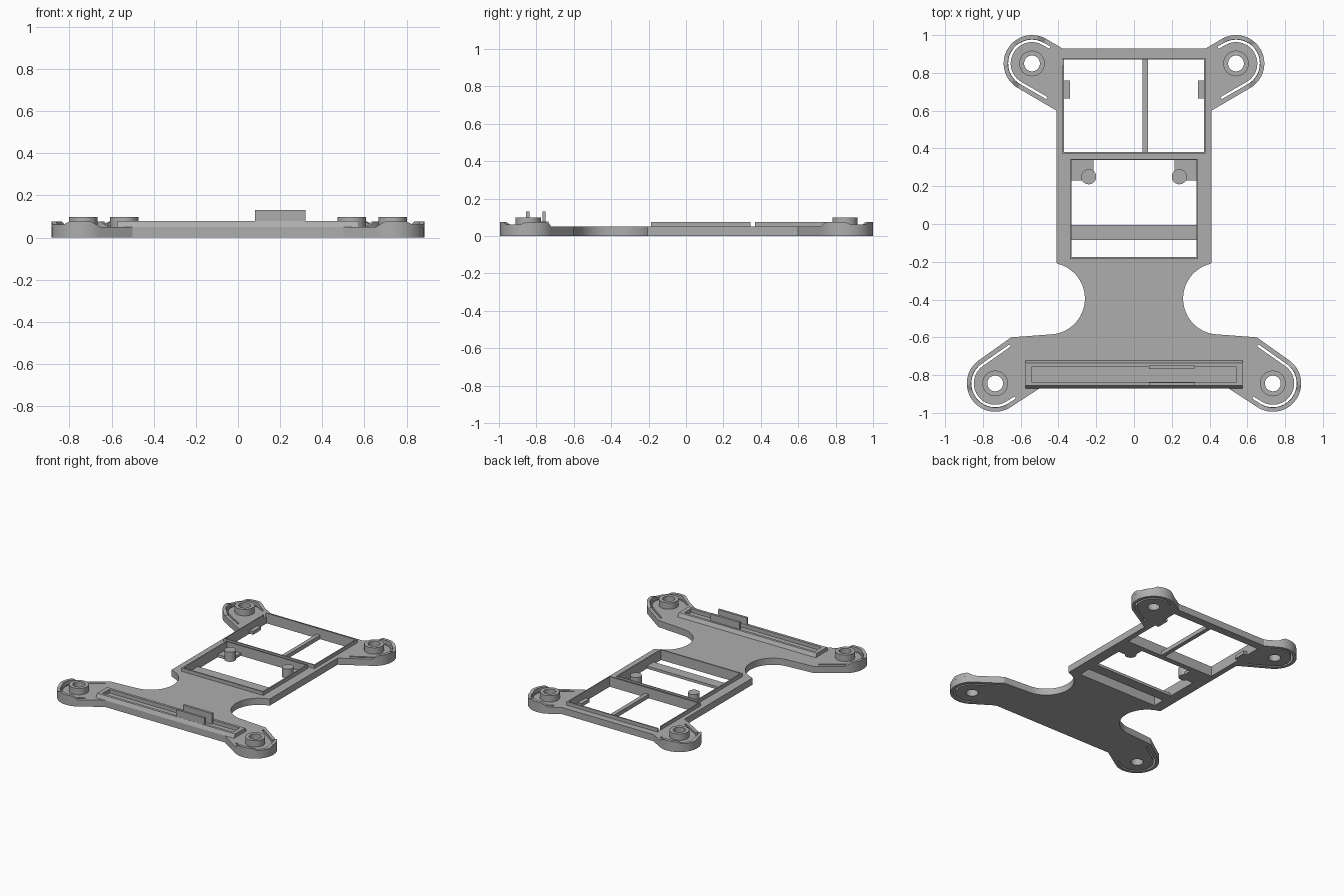
import bpy, bmesh
from math import sin, cos, radians

cube = bpy.data.objects.get("Cube")
if cube:
    bpy.data.objects.remove(cube, do_unlink=True)

grey = bpy.data.materials.new("plain grey")
grey.use_nodes = True
COLOR = (0.42, 0.42, 0.42, 1)
grey.diffuse_color = COLOR
grey.node_tree.nodes["Principled BSDF"].inputs["Base Color"].default_value = COLOR

PLATE, WALL = 0.05, 0.076
# ear: centre, start and end angle of the round end, slot tail lengths
EARS = {"front": ((0.735, -0.844), -122, 55, 0.05, 0.18),
        "rear": ((0.54, 0.85), -60, 120, 0.16, 0.04)}


def arc(c, r, a0, a1, n=24):
    angles = [radians(a0 + (a1 - a0) * i / n) for i in range(n + 1)]
    return [(c[0] + r * cos(a), c[1] + r * sin(a)) for a in angles]


def circle(c, r):
    return arc(c, r, 0, 360, 32)[:-1]


def rect(x0, x1, y0, y1):
    return [(x0, y0), (x1, y0), (x1, y1), (x0, y1)]


def mirror(points):
    return [(-x, y) for x, y in reversed(points)]


def finish(name, bm, smooth=True):
    bmesh.ops.remove_doubles(bm, verts=bm.verts, dist=0.0001)
    bmesh.ops.recalc_face_normals(bm, faces=bm.faces)
    mesh = bpy.data.meshes.new(name)
    bm.to_mesh(mesh)
    bm.free()
    mesh.materials.append(grey)
    ob = bpy.data.objects.new(name, mesh)
    bpy.context.collection.objects.link(ob)
    if smooth:
        bpy.ops.object.select_all(action='DESELECT')
        ob.select_set(True)
        bpy.context.view_layer.objects.active = ob
        bpy.ops.object.shade_smooth_by_angle(angle=radians(25))
    return ob


def prism(name, z0, z1, *loops):
    """Filled outline with holes, extruded from z0 to z1."""
    curve = bpy.data.curves.new(name, 'CURVE')
    curve.dimensions, curve.fill_mode = '2D', 'BOTH'
    curve.extrude = (z1 - z0) / 2
    for loop in loops:
        spline = curve.splines.new('POLY')
        spline.points.add(len(loop) - 1)
        for p, (x, y) in zip(spline.points, loop):
            p.co = (x, y, 0, 1)
        spline.use_cyclic_u = True
    temp = bpy.data.objects.new(name + " outline", curve)
    bpy.context.collection.objects.link(temp)
    bpy.context.view_layer.update()
    mesh = temp.evaluated_get(bpy.context.evaluated_depsgraph_get()).to_mesh()
    bm = bmesh.new()
    bm.from_mesh(mesh)
    bmesh.ops.translate(bm, verts=bm.verts, vec=(0, 0, (z0 + z1) / 2))
    bpy.data.objects.remove(temp, do_unlink=True)
    bpy.data.curves.remove(curve)
    return finish(name, bm)


def box(name, x0, x1, y0, y1, z0, z1):
    return prism(name, z0, z1, rect(x0, x1, y0, y1))


def slot(c, a0, a1, tail0, tail1):
    """U-shaped slit round an ear, with straight tails."""
    def side(r):
        pts = arc(c, r, a0, a1)
        s, e = radians(a0), radians(a1)
        first = (pts[0][0] + tail0 * sin(s), pts[0][1] - tail0 * cos(s))
        last = (pts[-1][0] - tail1 * sin(e), pts[-1][1] + tail1 * cos(e))
        return [first] + pts + [last]
    return side(0.126) + side(0.113)[::-1]


def rim(name, sx, c, a0, a1):
    """Raised lip on the round end, ramped at the tips and dipped halfway."""
    n = 48
    bm = bmesh.new()
    rings = []
    for i in range(n + 1):
        t = i / n
        a = radians(a0 + (a1 - a0) * t)
        ramp = min(1, t / 0.1, (1 - t) / 0.1)
        dip = max(0, min(1, (0.17 - abs(t - 0.5)) / 0.07))
        top = PLATE + 0.001 + 0.025 * ramp - 0.014 * dip
        ring = [(0.127, PLATE), (0.15, PLATE), (0.15, top), (0.127, top)]
        rings.append([bm.verts.new((sx * (c[0] + r * cos(a)), c[1] + r * sin(a), z))
                      for r, z in ring])
    for p, q in zip(rings, rings[1:]):
        for k in range(4):
            bm.faces.new((p[k], p[(k + 1) % 4], q[(k + 1) % 4], q[k]))
    bm.faces.new(rings[0])
    bm.faces.new(rings[-1])
    finish(name, bm)


# base plate with windows, screw holes and slits
f, r = EARS["front"], EARS["rear"]
half = ([(0.50, -0.87)] + arc(f[0], 0.15, f[1], f[2]) + [(0.65, -0.60)]
        + arc((0.45, -0.395), 0.19, 262, 104) + [(0.41, -0.205), (0.41, 0.60)]
        + arc(r[0], 0.15, r[1], r[2]) + [(0.38, 0.93)])
rear_window = rect(-0.37, 0.37, 0.38, 0.87)
middle_window = rect(-0.33, 0.33, -0.175, 0.34)
holes = [rear_window, middle_window]
for ear in EARS.values():
    for loop in (circle(ear[0], 0.042), slot(*ear)):
        holes += [loop, mirror(loop)]
prism("base_plate", 0, PLATE, half + mirror(half), *holes)

# ears: bosses and lips
for end, (c, a0, a1, _, _) in EARS.items():
    for side, sx in (("left", 1), ("right", -1)):
        pos = (sx * c[0], c[1])
        prism(f"{end}_{side}_boss", PLATE, 0.098, circle(pos, 0.068), circle(pos, 0.042))
        rim(f"{end}_{side}_lip", sx, c, a0, a1)

# thin walls round the windows
prism("middle_window_wall", PLATE, WALL, rect(-0.34, 0.34, -0.186, 0.345), middle_window)
box("rear_window_wall_front", -0.378, 0.378, 0.37, 0.38, PLATE, WALL)
box("rear_window_wall_back", -0.378, 0.378, 0.87, 0.88, PLATE, WALL)
box("rear_window_wall_left", 0.37, 0.378, 0.38, 0.87, PLATE, WALL)
box("rear_window_wall_right", -0.378, -0.37, 0.38, 0.84, PLATE, WALL)

# crossbars and tabs in the windows
box("middle_crossbar", -0.33, 0.33, -0.085, -0.005, 0, 0.02)
box("rear_divider", 0.045, 0.075, 0.38, 0.87, 0, 0.03)
for side, sx in (("left", 1), ("right", -1)):
    def span(a, b):
        return sorted((sx * a, sx * b))
    box(f"rear_{side}_tab", *span(0.34, 0.37), 0.665, 0.76, 0, 0.025)
    box(f"peg_{side}_tab", *span(0.215, 0.33), 0.23, 0.34, 0, 0.02)
    prism(f"{side}_peg", 0, 0.073, circle((sx * 0.24, 0.25), 0.04))

# front rail: a bevelled frame with a sunk floor
bm = bmesh.new()
X, Y = 0.575, -0.796
levels = [(X, 0.074, PLATE), (X, 0.06, 0.078), (0.543, 0.04, 0.078), (0.543, 0.04, PLATE)]
loops = [[bm.verts.new((x, y + Y, z)) for x, y in rect(-hx, hx, -hy, hy)]
         for hx, hy, z in levels]
for p, q in zip(loops, loops[1:] + loops[:1]):
    for k in range(4):
        bm.faces.new((p[k], p[(k + 1) % 4], q[(k + 1) % 4], q[k]))
finish("front_rail", bm, smooth=False)

# clip plates standing on the rail
box("clip_front", 0.08, 0.32, -0.855, -0.838, PLATE, 0.13)
box("clip_back", 0.08, 0.32, -0.768, -0.75, PLATE, 0.13)
